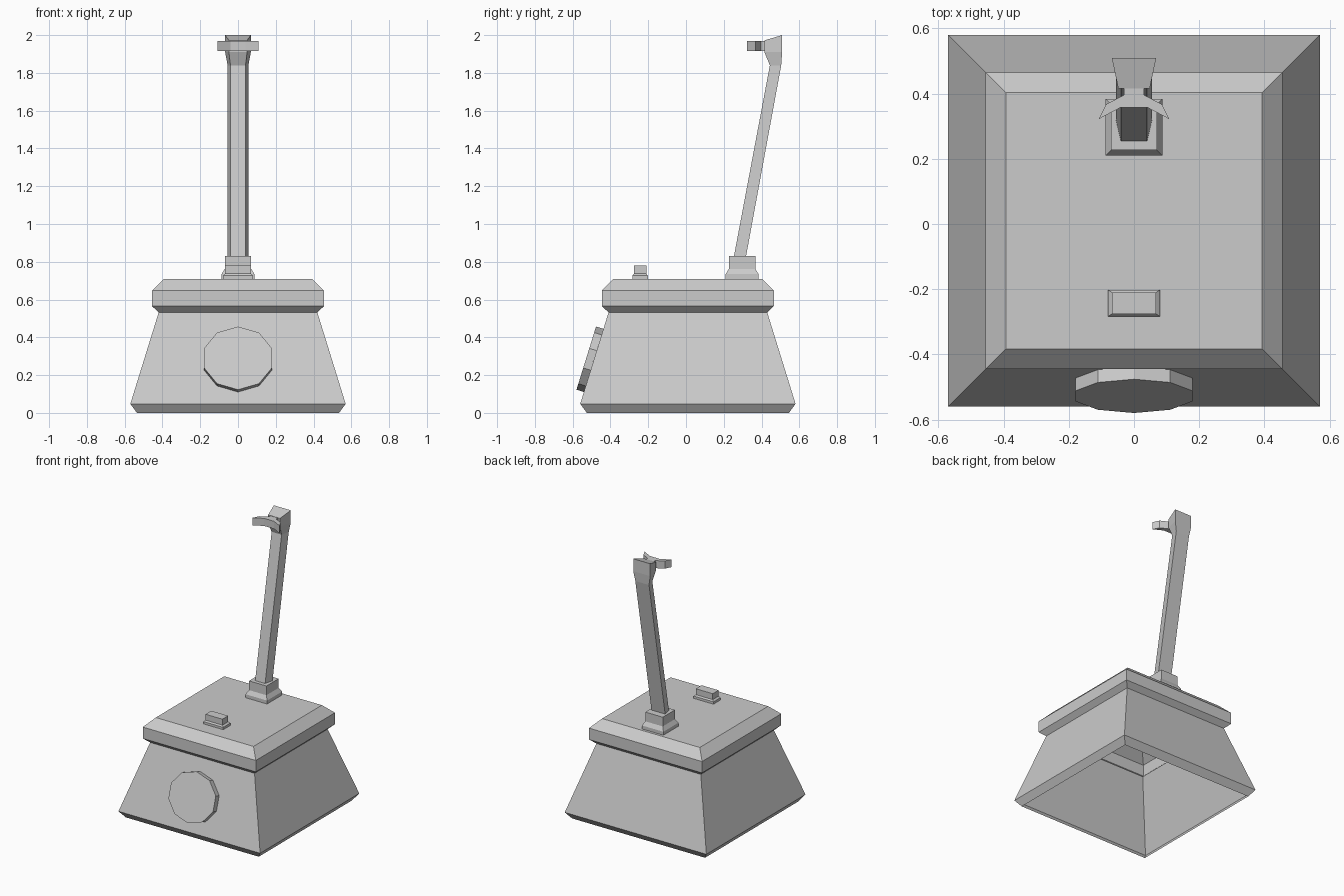
import bpy, math
from mathutils import Vector

if "Cube" in bpy.data.objects:
    bpy.data.objects.remove(bpy.data.objects["Cube"])


def make(name, verts, faces):
    mesh = bpy.data.meshes.new(name)
    mesh.from_pydata([tuple(v) for v in verts], [], faces)
    mesh.update()
    ob = bpy.data.objects.new(name, mesh)
    bpy.context.collection.objects.link(ob)
    return ob


def loft(name, rings, bottom=False, top=True):
    """Join equal-sized counter-clockwise point rings, listed start to end."""
    n = len(rings[0])
    verts = [p for ring in rings for p in ring]
    faces = []
    for k in range(len(rings) - 1):
        for i in range(n):
            j = (i + 1) % n
            faces.append((k*n + i, k*n + j, (k+1)*n + j, (k+1)*n + i))
    if top:
        faces.append(tuple(range((len(rings) - 1)*n, len(rings)*n)))
    if bottom:
        faces.append(tuple(reversed(range(n))))
    return make(name, verts, faces)


def rect(hx, hy, cy, z):
    return [(-hx, cy - hy, z), (hx, cy - hy, z), (hx, cy + hy, z), (-hx, cy + hy, z)]


# Hollow tapered housing with chamfered lid, open underneath
profile = [(0.535, 0), (0.57, 0.048), (0.42, 0.532), (0.455, 0.565),
           (0.455, 0.648), (0.393, 0.71)]
loft("housing", [rect(h, h, 0.01, z) for h, z in profile])

# Stepped button and stepped post socket on the lid
loft("button", [rect(hx, hy, -0.243, z) for hx, hy, z in
                [(0.08, 0.041, 0.71), (0.08, 0.041, 0.727), (0.068, 0.033, 0.737),
                 (0.068, 0.033, 0.78)]])
loft("post_socket", [rect(h, h, 0.297, z) for h, z in
                     [(0.087, 0.71), (0.087, 0.735), (0.07, 0.763), (0.07, 0.83)]])

# Ten-sided dial lying on the sloped front
tilt = math.atan2(0.15, 0.484)
up = Vector((0, math.sin(tilt), math.cos(tilt)))
out = Vector((0, -math.cos(tilt), math.sin(tilt)))
centre = Vector((0, -0.528, 0.29))
dial = []
for depth in (-0.041, 0):
    dial.append([centre + out*depth + Vector((0.189*math.cos(a), 0, 0)) + up*0.175*math.sin(a)
                 for a in [math.pi/2 + i*math.tau/10 for i in range(10)]])
loft("front_dial", dial)

# Leaning post with flared head: front y, front z, front half width, back likewise
sections = [(0.254, 0.83, 0.04, 0.318, 0.83, 0.055),
            (0.444, 1.84, 0.04, 0.504, 1.84, 0.055),
            (0.415, 1.91, 0.048, 0.509, 1.91, 0.068),
            (0.415, 1.972, 0.048, 0.509, 2.0, 0.068)]
loft("post", [[(-fw, fy, fz), (fw, fy, fz), (bw, by, bz), (-bw, by, bz)]
              for fy, fz, fw, by, bz, bw in sections])

# Curved cradle held out from the head
half = [(0.04, 0.358), (0.108, 0.322), (0.086, 0.367), (0.048, 0.387),
        (0.03, 0.396), (0.03, 0.425)]
outline = half + [(-x, y) for x, y in reversed(half)]
loft("cradle", [[(x, y, z) for x, y in outline] for z in (1.915, 1.97)], bottom=True)
